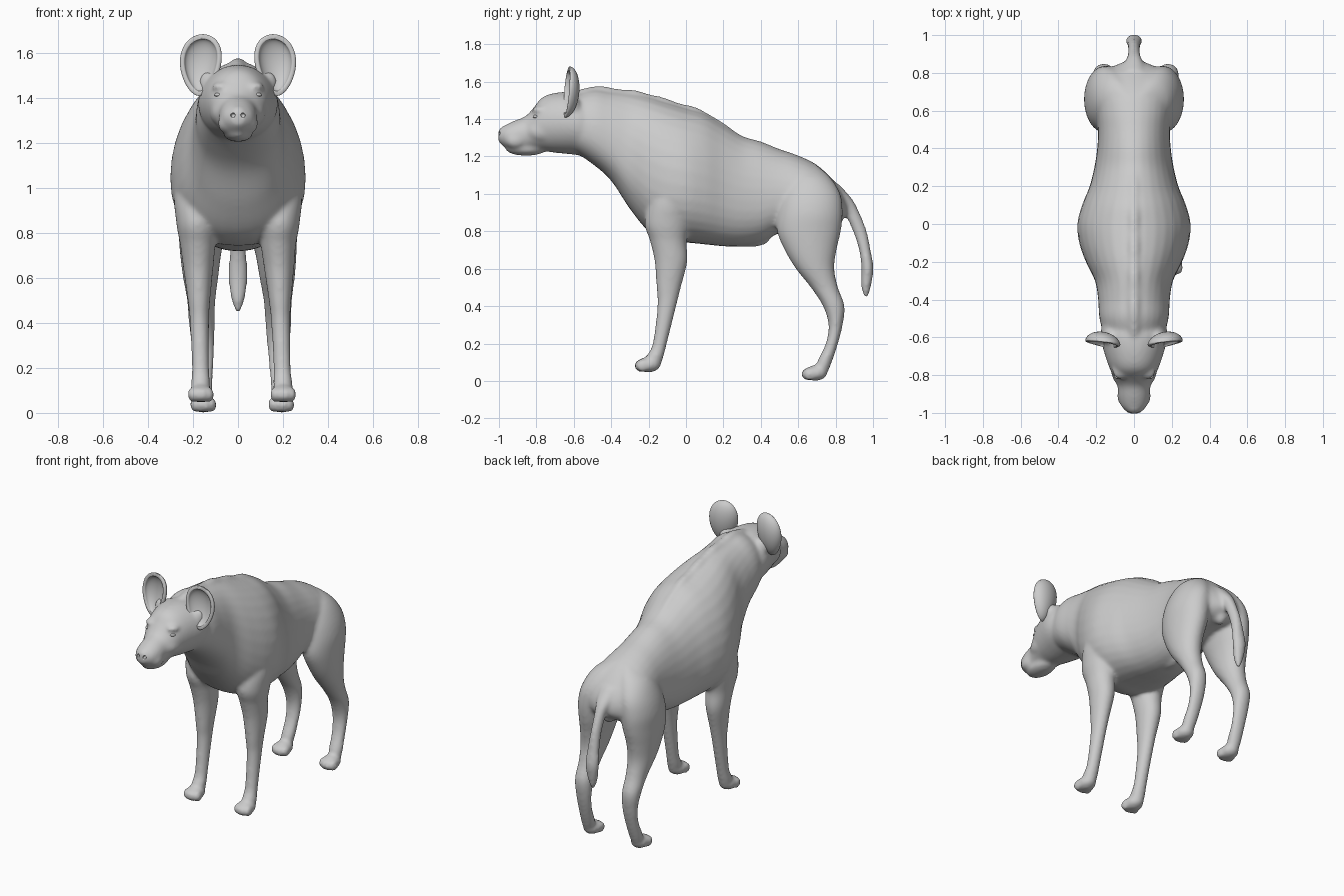
import bpy
import bmesh
import math
from mathutils import Matrix, Vector

default_cube = bpy.data.objects.get("Cube")
if default_cube:
    bpy.data.objects.remove(default_cube, do_unlink=True)

RING_SIDES = 32
STEPS_PER_ROW = 5


def make_material(name, colour):
    material = bpy.data.materials.new(name)
    material.use_nodes = True
    material.diffuse_color = colour
    shader = next(node for node in material.node_tree.nodes if node.type == "BSDF_PRINCIPLED")
    shader.inputs["Base Color"].default_value = colour
    shader.inputs["Roughness"].default_value = 0.8
    return material


def catmull_rom(before, start, end, after, t):
    return 0.5 * (2 * start + (end - before) * t
                  + (2 * before - 5 * start + 4 * end - after) * t * t
                  + (3 * start - before - 3 * end + after) * t ** 3)


def refine(rows):
    """Insert smoothly interpolated rows between the given ones."""
    last = len(rows) - 1
    result = []
    for i in range(last):
        neighbours = [rows[max(i - 1, 0)], rows[i], rows[i + 1], rows[min(i + 2, last)]]
        for step in range(STEPS_PER_ROW):
            result.append([catmull_rom(*values, step / STEPS_PER_ROW)
                           for values in zip(*neighbours)])
    return result + [rows[last]]


def skin_rings(bm, rings):
    """Bridge a list of point rings into a closed tube."""
    loops = [[bm.verts.new(point) for point in ring] for ring in rings]
    for lower, upper in zip(loops, loops[1:]):
        for k in range(RING_SIDES):
            n = (k + 1) % RING_SIDES
            bm.faces.new((lower[k], lower[n], upper[n], upper[k]))
    bm.faces.new(loops[0])
    bm.faces.new(loops[-1])


def circle(fullness=1):
    """Unit circle whose lower half is squarer when fullness is below one."""
    for k in range(RING_SIDES):
        angle = math.tau * k / RING_SIDES
        c, s = math.cos(angle), math.sin(angle)
        if s < 0:
            c, s = math.copysign(abs(c) ** fullness, c), -abs(s) ** fullness
        yield c, s


def loft_lengthwise(bm, rows, middle, fullness=1):
    """Rows hold y, top, bottom, half width; middle is the height of the widest point."""
    rings = []
    for y, top, bottom, width in refine(rows):
        centre = bottom + (top - bottom) * middle
        rings.append([(width * c, y, centre + s * (top - centre if s > 0 else centre - bottom))
                      for c, s in circle(fullness)])
    skin_rings(bm, rings)


def loft_upright(bm, rows, side=1):
    """Rows hold z, front, back, inner side, outer side."""
    rings = []
    for z, front, back, inner, outer in refine(rows):
        rings.append([(side * ((inner + outer) + (outer - inner) * c) / 2,
                       ((front + back) + (back - front) * s) / 2, z) for c, s in circle()])
    skin_rings(bm, rings)


def ellipsoid(bm, centre, radii):
    matrix = Matrix.Translation(centre) @ Matrix.Diagonal((*radii, 1))
    bmesh.ops.create_uvsphere(bm, u_segments=24, v_segments=16, radius=1, matrix=matrix)


def ellipsoid_pair(bm, centre, radii):
    x, y, z = centre
    for side in (1, -1):
        ellipsoid(bm, (side * x, y, z), radii)


def finish(name, bm, material):
    bmesh.ops.recalc_face_normals(bm, faces=bm.faces)
    mesh = bpy.data.meshes.new(name)
    bm.to_mesh(mesh)
    bm.free()
    mesh.materials.append(material)
    mesh.shade_smooth()
    part = bpy.data.objects.new(name, mesh)
    bpy.context.collection.objects.link(part)
    return part


grey = make_material("light_grey", (0.6, 0.6, 0.6, 1))
skin = bmesh.new()

front_leg_rows = [
    (1.2, -.11, -.03, .1, .2), (1, -.185, .02, .1, .28), (.85, -.222, .02, .09, .275),
    (.75, -.193, .003, .1, .258), (.64, -.168, .008, .113, .246), (.5, -.158, -.027, .13, .23),
    (.4, -.153, -.052, .138, .223), (.2, -.178, -.102, .143, .22),
    (.13, -.21, -.12, .14, .226), (.07, -.2, -.14, .15, .22)]
hind_leg_rows = [
    (1.16, .59, .69, 0, .08), (1.09, .55, .77, .01, .18), (1, .51, .825, .03, .235),
    (.9, .49, .838, .04, .262), (.8, .487, .828, .055, .263), (.7, .527, .805, .077, .258),
    (.6, .587, .793, .092, .248), (.5, .667, .813, .107, .233), (.4, .732, .848, .112, .228),
    (.3, .762, .838, .117, .218), (.2, .747, .813, .124, .213), (.1, .7, .78, .13, .215),
    (.05, .69, .76, .14, .21)]

# Legs, each with a paw and four toes
for rows, paw in ((front_leg_rows, Vector((.183, -.2, .087))),
                  (hind_leg_rows, Vector((.173, .693, .042)))):
    for side in (1, -1):
        loft_upright(skin, rows, side)
    ellipsoid_pair(skin, paw, (.054, .062, .042))
    for toe in (-1.5, -.5, .5, 1.5):
        reach = 0.049 - 0.012 * abs(toe)
        ellipsoid_pair(skin, paw + Vector((toe * 0.027, -reach, -.006)), (.018, .034, .034))

# The feet stand slightly towards the left
for vert in skin.verts:
    vert.co.x += 0.02 * max(0, 1 - vert.co.z / 0.75)

# Torso and neck
torso_rows = [
    (-.62, 1.52, 1.24, .15), (-.5, 1.56, 1.16, .183), (-.4, 1.55, 1.07, .19),
    (-.3, 1.54, .92, .207), (-.2, 1.52, .8, .255), (-.1, 1.49, .75, .29),
    (0, 1.46, .74, .3), (.1, 1.43, .73, .275), (.2, 1.37, .72, .235),
    (.3, 1.31, .72, .21), (.4, 1.28, .74, .195), (.5, 1.24, .79, .19),
    (.6, 1.205, .8, .2), (.7, 1.155, .82, .205), (.8, 1.06, .84, .17), (.86, .97, .89, .05)]
loft_lengthwise(skin, torso_rows, 0.42, 0.86)

# Mane ridge following the top of the neck and shoulders, fading to the rear
mane_rows = [(y, top + 0.017 * min(1, 1 - 3 * y) + 0.003 * math.sin(40 * y), top - 0.08, 0.045)
             for y, top, bottom, width in refine(torso_rows[:10])]
loft_lengthwise(skin, mane_rows, 0.3)

# Head
loft_lengthwise(skin, [
    (-.42, 1.46, 1.2, .12), (-.52, 1.52, 1.2, .165), (-.6, 1.545, 1.21, .177),
    (-.7, 1.54, 1.22, .152), (-.77, 1.515, 1.23, .127), (-.82, 1.455, 1.23, .104),
    (-.86, 1.415, 1.225, .087), (-.92, 1.39, 1.225, .082), (-.97, 1.365, 1.25, .064),
    (-1.004, 1.335, 1.28, .028)], 0.5)

# Facial forms: nose, lower jaw, lips, brows, cheeks and ear roots
ellipsoid(skin, (0, -.965, 1.325), (.047, .04, .04))
ellipsoid(skin, (0, -.855, 1.24), (.066, .11, .036))
ellipsoid_pair(skin, (.045, -.91, 1.285), (.045, .06, .045))
ellipsoid_pair(skin, (.07, -.78, 1.448), (.045, .042, .024))
ellipsoid_pair(skin, (.065, -.75, 1.335), (.06, .11, .065))
ellipsoid_pair(skin, (.125, -.6, 1.465), (.05, .035, .055))

# Swellings under the tail and along the belly
ellipsoid(skin, (0, .795, .875), (.045, .045, .06))
ellipsoid(skin, (0, .34, .76), (.05, .11, .044))

# Tail, hanging behind the rump
loft_upright(skin, [
    (1.05, .74, .82, -.06, .06), (.97, .8, .89, -.047, .047), (.9, .845, .928, -.034, .034),
    (.8, .892, .967, -.031, .031), (.7, .925, .987, -.038, .038), (.6, .938, 1.003, -.043, .043),
    (.5, .937, .988, -.029, .029), (.447, .953, .973, -.01, .01)])

body = finish("body", skin, grey)
remesh = body.modifiers.new("fuse_parts", "REMESH")
remesh.mode = "VOXEL"
remesh.voxel_size = 0.01
remesh.use_smooth_shade = True
soften = body.modifiers.new("soften_joins", "SMOOTH")
soften.factor = 0.5
soften.iterations = 13

# Nostrils
cutter_mesh = bmesh.new()
ellipsoid_pair(cutter_mesh, (.022, -.995, 1.322), (.01, .014, .01))
cutter = finish("nostril_cutter", cutter_mesh, grey)
cutter.hide_render = True
cutter.display_type = "WIRE"
carve = body.modifiers.new("carve_nostrils", "BOOLEAN")
carve.operation = "DIFFERENCE"
carve.solver = "EXACT"
carve.object = cutter

for side, label in ((1, "left"), (-1, "right")):
    # Cupped ear, open to the front, narrower at its root and swept back at its outer edge
    shell = bmesh.new()
    bmesh.ops.create_uvsphere(shell, u_segments=32, v_segments=20, radius=1)
    front = [vert for vert in shell.verts if vert.co.y < -0.001]
    bmesh.ops.delete(shell, geom=front, context="VERTS")
    for vert in shell.verts:
        x, y, z = vert.co
        taper = 1 + 0.2 * z
        vert.co = (side * (0.165 + 0.093 * x * taper), 0.066 * y - 0.637 + 0.012 * (z + x),
                   1.545 + 0.137 * z - 0.012 * x)
    ear = finish(label + "_ear", shell, grey)
    # Open shells need their normals checked against the closed back
    if sum(face.normal.y * face.area for face in ear.data.polygons) < 0:
        ear.data.flip_normals()
    thickness = ear.modifiers.new("ear_thickness", "SOLIDIFY")
    thickness.thickness = 0.022
    thickness.offset = -1
    rounding = ear.modifiers.new("rounded_rim", "SUBSURF")
    rounding.levels = rounding.render_levels = 1

    # Eye
    ball = bmesh.new()
    ellipsoid(ball, (side * 0.086, -.803, 1.413), (.02, .016, .009))
    finish(label + "_eye", ball, grey)
